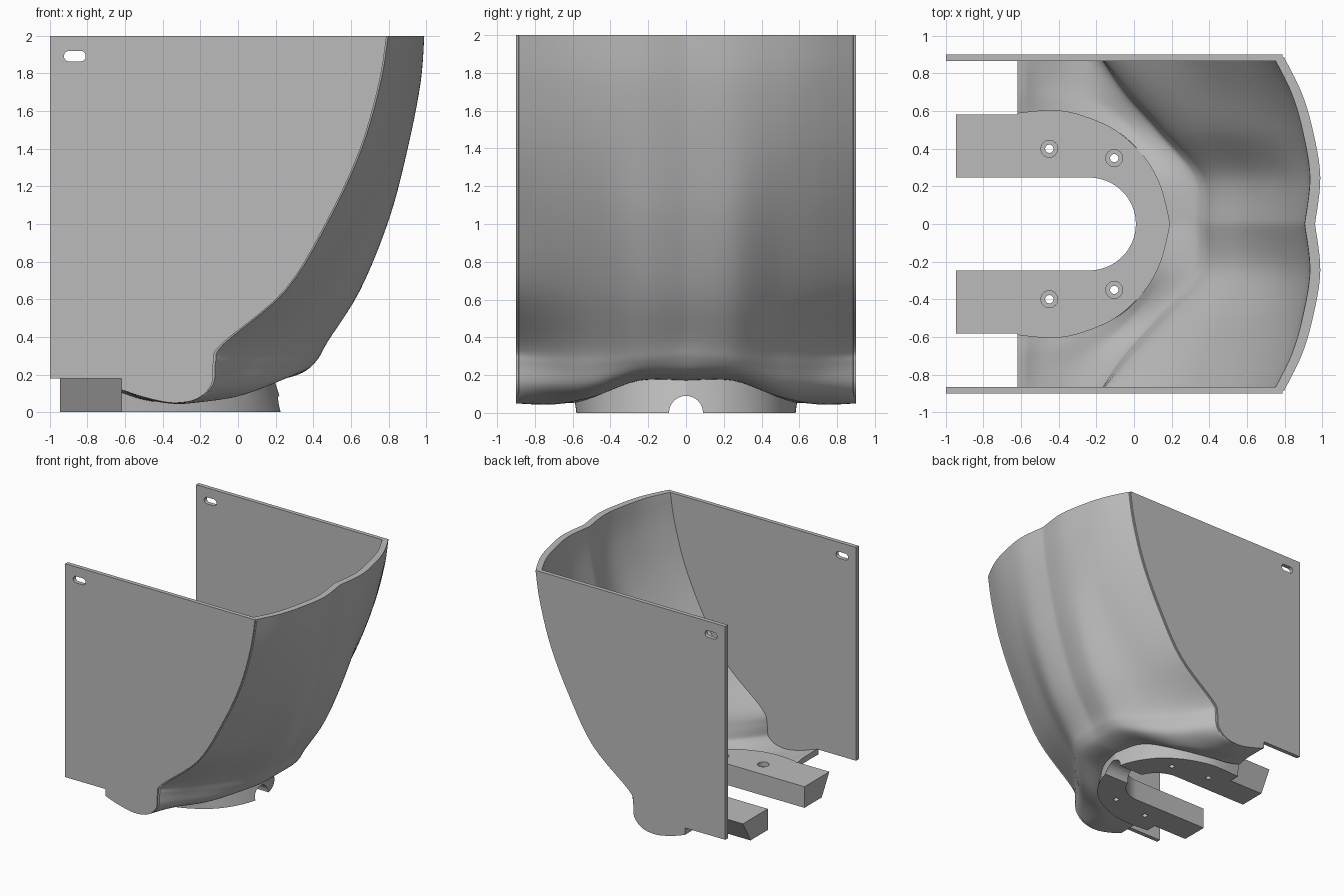
import bpy, bmesh, math

if "Cube" in bpy.data.objects:
    bpy.data.objects.remove(bpy.data.objects["Cube"])

grey = bpy.data.materials.new("plain grey")
grey.diffuse_color = (0.5, 0.5, 0.5, 1)
grey.use_nodes = True
grey.node_tree.nodes["Principled BSDF"].inputs["Base Color"].default_value = grey.diffuse_color


def finish(name, bm, smooth=None):
    bmesh.ops.recalc_face_normals(bm, faces=bm.faces)
    me = bpy.data.meshes.new(name)
    bm.to_mesh(me)
    bm.free()
    ob = bpy.data.objects.new(name, me)
    bpy.context.collection.objects.link(ob)
    me.materials.append(grey)
    if smooth:
        shade(ob, smooth)
    return ob


def shade(ob, angle):
    bpy.ops.object.select_all(action='DESELECT')
    ob.select_set(True)
    bpy.context.view_layer.objects.active = ob
    bpy.ops.object.shade_smooth_by_angle(angle=math.radians(angle))


def loft(name, loops, smooth=None):
    """Closed loops joined in order, with end caps."""
    bm = bmesh.new()
    rings = [[bm.verts.new(p) for p in loop] for loop in loops]
    n = len(rings[0])
    for a, b in zip(rings, rings[1:]):
        for i in range(n):
            j = (i + 1) % n
            bm.faces.new((a[i], a[j], b[j], b[i]))
    bm.faces.new(rings[0])
    bm.faces.new(rings[-1])
    return finish(name, bm, smooth)


def cut(ob, cutters):
    for c in cutters:
        m = ob.modifiers.new("cut", 'BOOLEAN')
        m.operation, m.solver, m.object = 'DIFFERENCE', 'EXACT', c
        bpy.context.view_layer.objects.active = ob
        bpy.ops.object.modifier_apply(modifier=m.name)
        c.hide_render = True
        c.hide_viewport = True


def spline(pts, steps):
    """Catmull-Rom curve through points of any dimension."""
    p = [pts[0]] + list(pts) + [pts[-1]]
    out = []
    for i in range(1, len(p) - 2):
        for s in range(steps):
            t = s / steps
            out.append(tuple(0.5 * (2 * b + (c - a) * t + (2 * a - 5 * b + 4 * c - d) * t * t
                             + (3 * b - a - 3 * c + d) * t ** 3)
                             for a, b, c, d in zip(p[i - 1], p[i], p[i + 1], p[i + 2])))
    return out + [tuple(pts[-1])]


def cylinder(name, r, x, y, z0, z1):
    ring = [(x + r * math.cos(k * math.tau / 32), y + r * math.sin(k * math.tau / 32))
            for k in range(32)]
    return loft(name, [[(a, b, z) for a, b in ring] for z in (z0, z1)])


# outer x-z sections of the curved shell, from the middle to the side
KEYS = [
    (0.0, [(-.62, .17), (-.3, .17), (.1, .17), (.25, .18), (.36, .22), (.42, .29), (.47, .39),
           (.63, .65), (.78, 1.03), (.88, 1.4), (.945, 1.75), (.962, 2)]),
    (.25, [(-.62, .17), (-.3, .17), (.05, .17), (.2, .175), (.33, .21), (.40, .27), (.46, .37),
           (.64, .65), (.8, 1.03), (.9, 1.4), (.97, 1.75), (.99, 2)]),
    (.5, [(-.62, .1), (-.4, .06), (-.1, .08), (.02, .09), (.15, .15), (.2, .25), (.25, .36),
          (.47, .65), (.68, 1.03), (.83, 1.4), (.92, 1.75), (.95, 2)]),
    (.7, [(-.62, .12), (-.5, .07), (-.3, .045), (-.15, .07), (-.02, .14), (.02, .25), (.08, .36),
          (.36, .65), (.59, 1.03), (.75, 1.4), (.85, 1.75), (.89, 2)]),
    (.9, [(-.62, .12), (-.5, .08), (-.35, .05), (-.22, .07), (-.14, .15), (-.13, .27), (-.09, .36),
          (.25, .65), (.48, 1.03), (.65, 1.4), (.75, 1.75), (.79, 2)]),
]
flat = [[y] + [v for p in pts for v in p] for y, pts in KEYS]
half = []
for row in spline(flat, 8):
    pts = list(zip(row[1::2], row[2::2]))
    half.append((min(row[0], 0.888), spline(pts, 5)))


def shell_loop(y, outer, thick=0.055):
    """Section plus its copy offset inwards."""
    inner = []
    for i, (x, z) in enumerate(outer):
        a, b = outer[max(i - 1, 0)], outer[min(i + 1, len(outer) - 1)]
        dx, dz = b[0] - a[0], b[1] - a[1]
        l = math.hypot(dx, dz)
        inner.append((x - dz / l * thick, z + dx / l * thick))
    inner[-1] = (inner[-1][0], 2.0)
    inner[0] = (-.62, inner[0][1])
    return [(x, y, z) for x, z in outer + inner[::-1]]


# curved shell
loops = [shell_loop(-y, o) for y, o in half[:0:-1]] + [shell_loop(y, o) for y, o in half]
shell = loft("curved_shell", loops)

# base footprint, top and wider bottom
top = spline([(-.62, .59), (-.45, .605), (-.3, .585), (-.1, .5), (.05, .36), (.14, .2), (.19, 0)], 6)
bottom = spline([(-.62, .57), (-.45, .58), (-.3, .57), (-.1, .5), (.07, .38), (.19, .2), (.25, 0)], 6)


def mirrored(pts, z):
    return [(x, y, z) for x, y in pts] + [(x, -y, z) for x, y in pts[-2::-1]]


wide = [(-.8, top[0][1])] + top
cut(shell, [loft("opening_cutter", [mirrored(wide, z) for z in (-.1, .4)])])
shade(shell, 35)

# u-shaped base
base = loft("base", [mirrored(bottom, 0), mirrored(top, .18)])
arc = [(-.24 + .25 * math.cos(a), .247 * math.sin(a))
       for a in (math.pi / 2 - k * math.pi / 32 for k in range(33))]
notch = [(-1.2, .247)] + arc + [(-1.2, -.247)]
cutters = [loft("notch_cutter", [[(x, y, z) for x, y in notch] for z in (-.1, .3)])]
for s in (1, -1):
    for x, y in ((-.45, .4), (-.105, .35)):
        cutters.append(cylinder("screw_hole_cutter", .022, x, s * y, -.1, .3))
        cutters.append(cylinder("counterbore_cutter", .045, x, s * y, .14, .3))
ring = [(.09 * math.cos(k * math.tau / 32), .09 * math.sin(k * math.tau / 32)) for k in range(32)]
cutters.append(loft("bore_cutter", [[(x, y, z) for y, z in ring] for x in (-.1, .4)]))
cut(base, cutters)
shade(base, 30)

# base legs and side plates
edge = half[-1][1]
outline = edge + [(-1, 2), (-1, .18), (-.62, .18)]
slot = [(-.867 + (.03 if math.cos(a) > 0 else -.03) + .028 * math.cos(a), 1.892 + .028 * math.sin(a))
        for a in ((k + .5) * math.tau / 24 for k in range(24))]
for s, side in ((1, "back"), (-1, "front")):
    leg = [(.247, 0), (.48, 0), (.582, .18), (.247, .18)]
    loft(side + "_leg", [[(x, s * y, z) for y, z in leg] for x in (-.945, -.62)])
    plate = loft(side + "_side_plate", [[(x, s * y, z) for x, z in outline] for y in (.865, .9)])
    cut(plate, [loft("slot_cutter", [[(x, s * y, z) for x, z in slot] for y in (.8, 1)])])
    shade(plate, 30)
